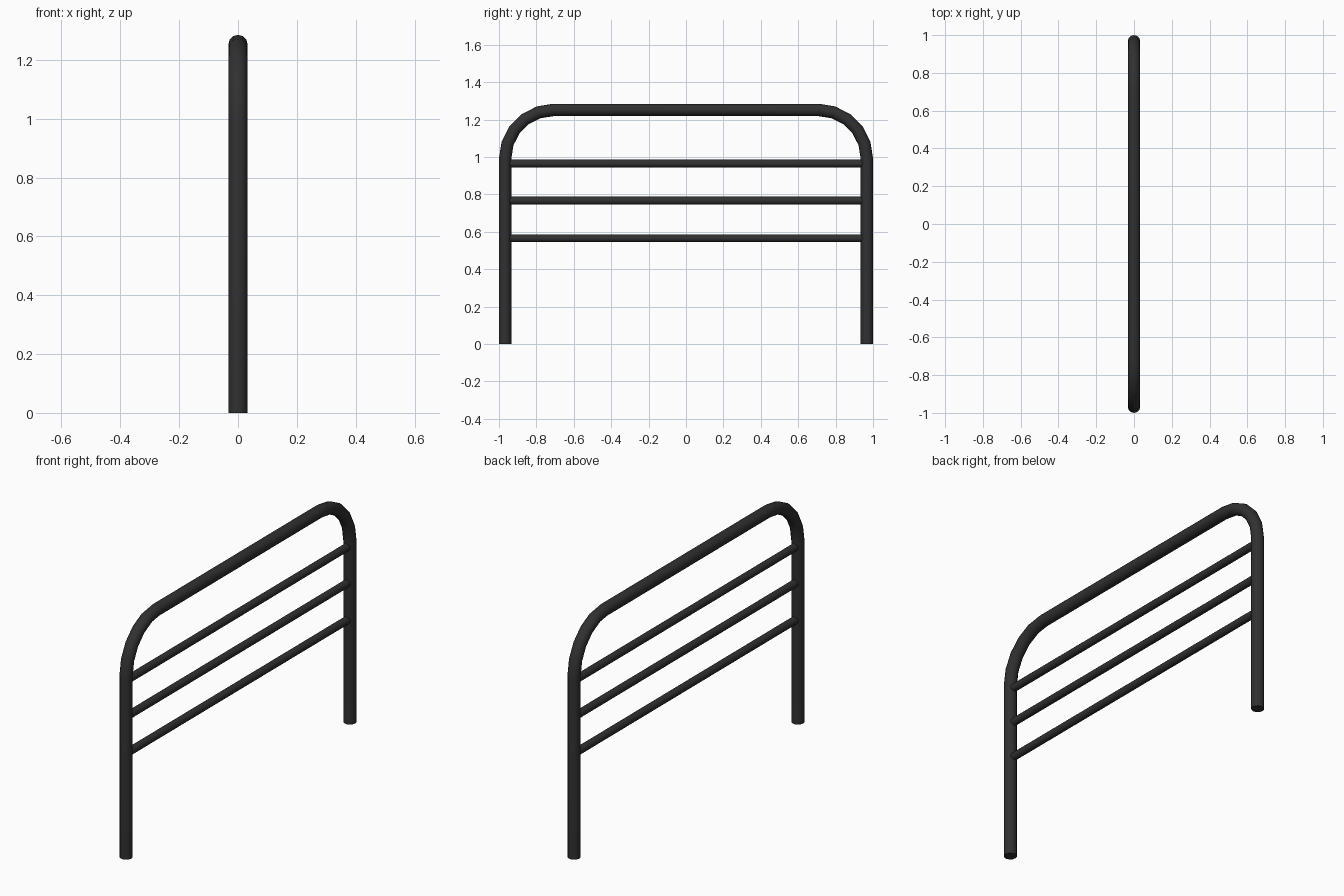
import bpy, bmesh, math
from mathutils import Vector

if "Cube" in bpy.data.objects:
    bpy.data.objects.remove(bpy.data.objects["Cube"])

mat = bpy.data.materials.new("dark metal")
mat.diffuse_color = (0.030, 0.030, 0.031, 1)
mat.use_nodes = True
mat.node_tree.nodes["Principled BSDF"].inputs["Base Color"].default_value = mat.diffuse_color


def tube(name, path, radius, sides=12):
    """Sweep a capped round section along a (y, z) path in the x = 0 plane."""
    pts = [Vector((0, y, z)) for y, z in path]
    x_axis = Vector((1, 0, 0))
    bm = bmesh.new()
    rings = []
    for i, p in enumerate(pts):
        d_in = (p - pts[i - 1]).normalized() if i else (pts[1] - p).normalized()
        d_out = (pts[i + 1] - p).normalized() if i < len(pts) - 1 else d_in
        t = (d_in + d_out).normalized()
        side = x_axis.cross(t)
        rings.append([bm.verts.new(p + radius * (math.cos(a) * x_axis + math.sin(a) * side))
                      for a in (2 * math.pi * k / sides for k in range(sides))])
    for a, b in zip(rings, rings[1:]):
        for k in range(sides):
            n = (k + 1) % sides
            bm.faces.new((a[k], a[n], b[n], b[k]))
    bm.faces.new(rings[0])
    bm.faces.new(rings[-1])
    bmesh.ops.recalc_face_normals(bm, faces=bm.faces)
    me = bpy.data.meshes.new(name)
    bm.to_mesh(me)
    bm.free()
    me.materials.append(mat)
    ob = bpy.data.objects.new(name, me)
    bpy.context.collection.objects.link(ob)
    bpy.ops.object.select_all(action='DESELECT')
    ob.select_set(True)
    bpy.context.view_layer.objects.active = ob
    bpy.ops.object.shade_smooth_by_angle(angle=math.radians(40))
    return ob


# Bent outer frame: two legs joined by rounded corners
R, LEG, BEND, SEG = 0.033, 0.967, 0.26, 5
TOP = 1.285 - R
corner = [(-(LEG - BEND) - BEND * math.cos(a), TOP - BEND + BEND * math.sin(a))
          for a in (math.pi / 2 * i / SEG for i in range(SEG + 1))]
half = [(-LEG, 0)] + corner
tube("outer_frame", half + [(-y, z) for y, z in reversed(half)], R)

# Thin horizontal rails
for i, z in enumerate((0.566, 0.767, 0.965)):
    tube(f"rail_{i + 1}", [(-0.95, z), (0.95, z)], 0.021)
